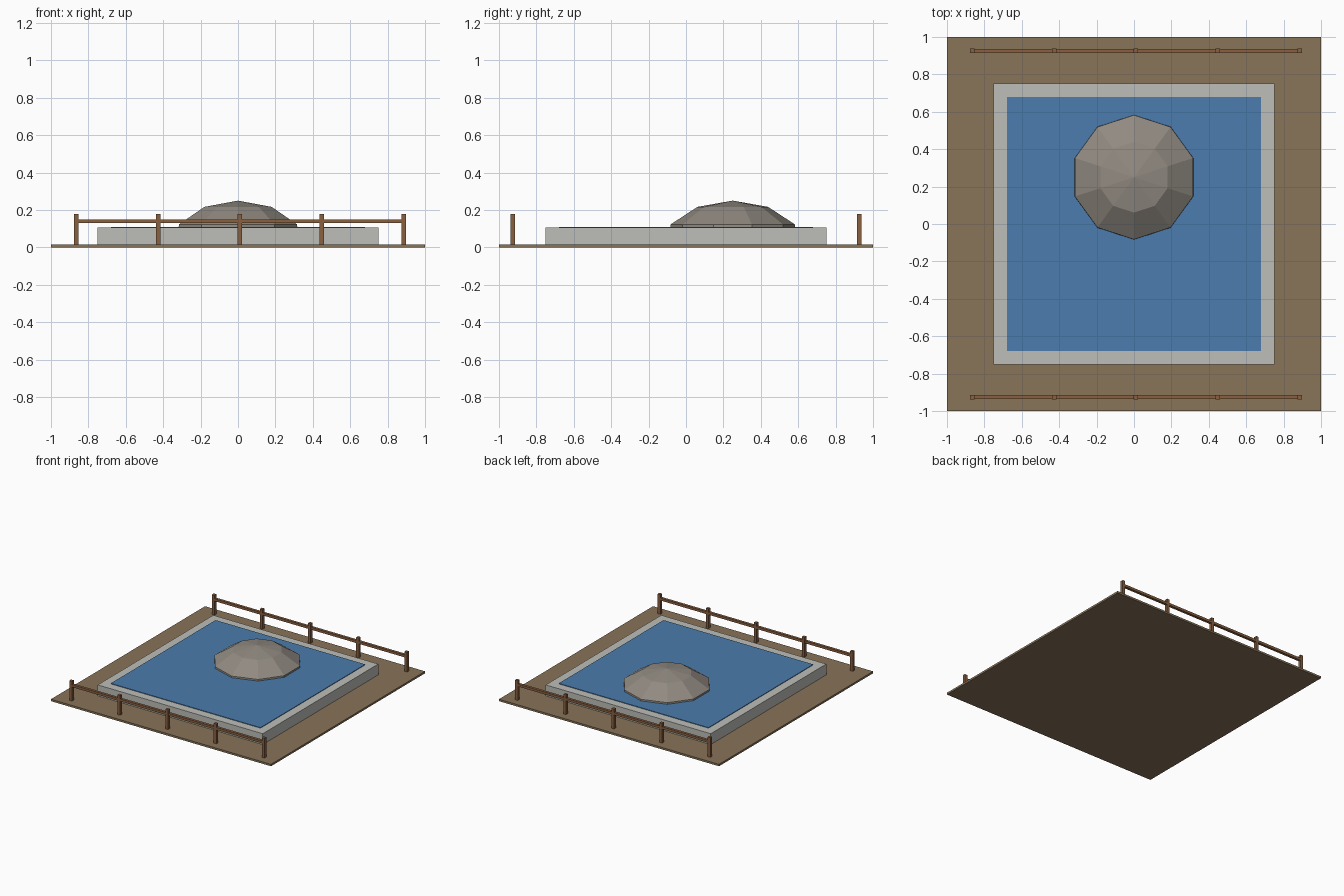
import bpy, bmesh, math

cube = bpy.data.objects.get("Cube")
if cube:
    bpy.data.objects.remove(cube, do_unlink=True)


def material(name, rgb):
    """Flat material from an sRGB 0-255 colour."""
    lin = [((c / 255 + 0.055) / 1.055) ** 2.4 for c in rgb]
    mat = bpy.data.materials.new(name)
    mat.use_nodes = True
    mat.diffuse_color = (*lin, 1)
    bsdf = mat.node_tree.nodes["Principled BSDF"]
    bsdf.inputs["Base Color"].default_value = (*lin, 1)
    bsdf.inputs["Roughness"].default_value = 0.9
    return mat


earth = material("earth brown", (136, 116, 88))
stone = material("pale stone", (189, 190, 184))
water = material("water blue", (75, 124, 173))
rock = material("rock grey", (145, 138, 129))
wood = material("fence wood", (137, 96, 64))


def add_object(name, bm, mat):
    mesh = bpy.data.meshes.new(name)
    bm.to_mesh(mesh)
    bm.free()
    mesh.materials.append(mat)
    obj = bpy.data.objects.new(name, mesh)
    bpy.context.collection.objects.link(obj)
    return obj


def box(name, centre_xy, size_xy, z0, z1, mat):
    bm = bmesh.new()
    bmesh.ops.create_cube(bm, size=1)
    bmesh.ops.scale(bm, verts=bm.verts, vec=(*size_xy, z1 - z0))
    bmesh.ops.translate(bm, verts=bm.verts, vec=(*centre_xy, (z0 + z1) / 2))
    return add_object(name, bm, mat)


def dome(name, centre_xy, profile, apex_z, sides, mat):
    """Faceted dome from rings of (radius, height), with one corner facing +y."""
    bm = bmesh.new()
    rings = []
    for r, z in profile:
        angles = [math.tau * i / sides for i in range(sides)]
        rings.append([bm.verts.new((centre_xy[0] + r * math.sin(a),
                                    centre_xy[1] + r * math.cos(a), z)) for a in angles])
    apex = bm.verts.new((*centre_xy, apex_z))
    bm.faces.new(rings[0])
    for i in range(sides):
        j = (i + 1) % sides
        for low, high in zip(rings, rings[1:]):
            bm.faces.new((low[i], low[j], high[j], high[i]))
        bm.faces.new((rings[-1][i], rings[-1][j], apex))
    bmesh.ops.recalc_face_normals(bm, faces=bm.faces)
    return add_object(name, bm, mat)


# Ground slab, raised basin and water surface
box("ground", (0, 0), (2, 2), 0, 0.016, earth)
box("basin", (0, 0), (1.5, 1.5), 0.01, 0.105, stone)
box("water_surface", (0, 0), (1.36, 1.36), 0.1, 0.11, water)

# Low faceted rock rising out of the water
dome("rock", (0, 0.25), [(0.335, 0.09), (0.332, 0.123), (0.189, 0.2165)], 0.25, 10, rock)

# Front and back fences: five posts and one rail each
POST, SPACING, MIDDLE = 0.024, 0.4375, 0.01
for side, y in (("front", -0.925), ("back", 0.925)):
    for i in range(5):
        x = MIDDLE + (i - 2) * SPACING
        box(f"{side}_fence_post_{i + 1}", (x, y), (POST, POST), 0.01, 0.178, wood)
    box(f"{side}_fence_rail", (MIDDLE, y), (4 * SPACING + POST, POST - 0.002), 0.13, 0.15, wood)
